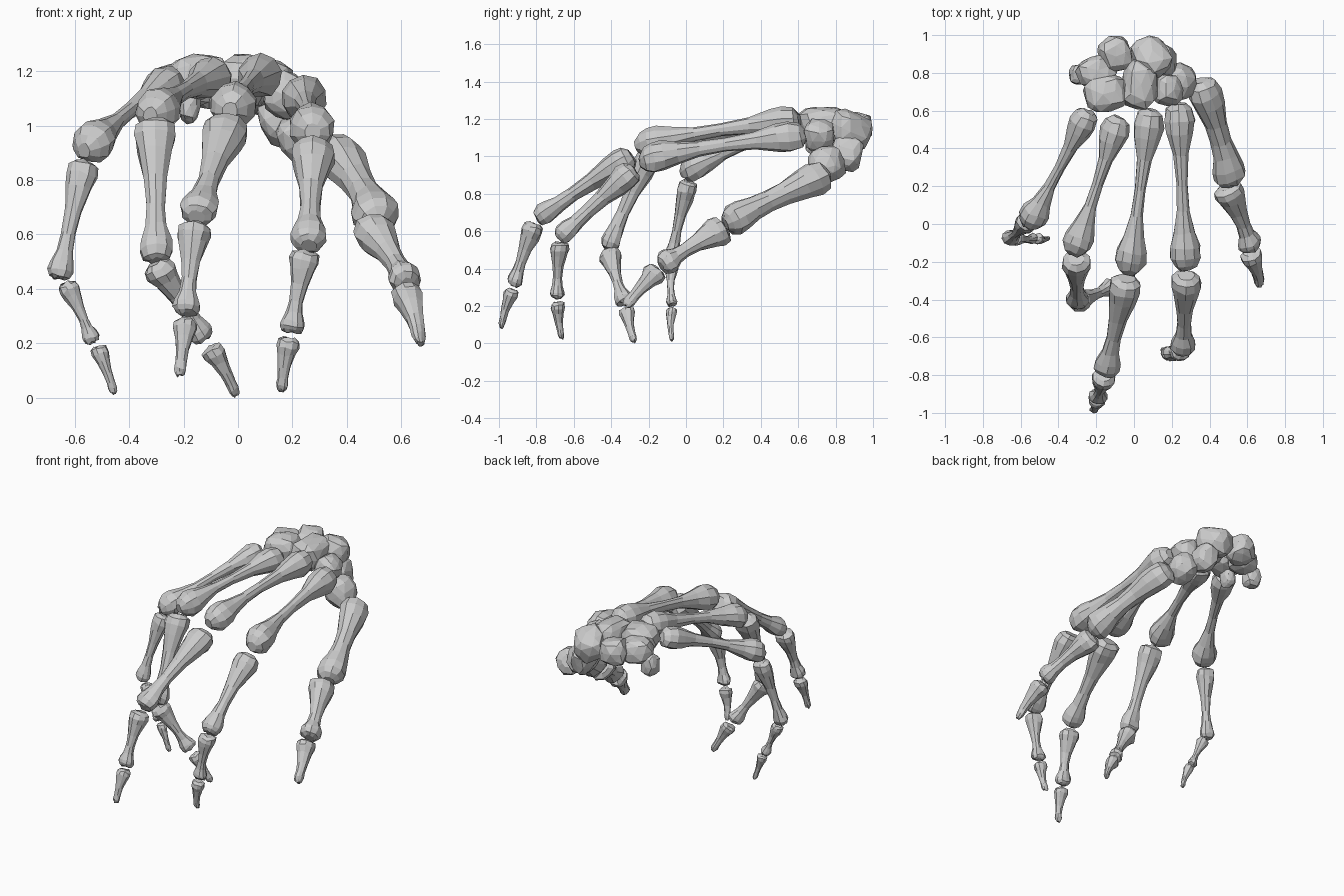
import bpy, bmesh, math, random
from mathutils import Vector, Euler

if "Cube" in bpy.data.objects:
    bpy.data.objects.remove(bpy.data.objects["Cube"])

random.seed(4)
SIDES = 10

# Profiles along a bone: (position 0..1, half width, half depth), relative to bone thickness
METACARPAL = [(0, .42, .45), (.03, .82, .86), (.1, 1, 1), (.17, .84, .88), (.3, .5, .56), (.48, .35, .42),
              (.64, .4, .46), (.77, .68, .7), (.86, .98, .97), (.92, 1, 1), (.97, .74, .78), (1, .34, .4)]
THUMB_META = [(0, .42, .45), (.04, .85, .88), (.13, 1, 1), (.24, .88, .9), (.42, .68, .66), (.58, .62, .62),
              (.72, .7, .74), (.84, .92, .95), (.92, .95, .98), (.97, .74, .78), (1, .4, .45)]
PROXIMAL = [(0, .55, .5), (.04, .93, .85), (.12, 1, .94), (.22, .84, .8), (.42, .56, .54), (.62, .44, .44),
            (.76, .52, .5), (.87, .78, .68), (.93, .82, .72), (.98, .66, .58), (1, .36, .35)]
DISTAL = [(0, .55, .5), (.05, .95, .85), (.16, 1, .9), (.32, .76, .7), (.55, .54, .5),
          (.75, .47, .42), (.88, .52, .4), (.96, .42, .3), (1, .22, .18)]


def make_object(name, bm):
    bmesh.ops.recalc_face_normals(bm, faces=bm.faces[:])
    me = bpy.data.meshes.new(name)
    bm.to_mesh(me)
    bm.free()
    ob = bpy.data.objects.new(name, me)
    bpy.context.collection.objects.link(ob)
    return ob


def bone(name, a, b, thick, profile, ext, dorsal, bow):
    """Loft faceted rings between two ends, bowed toward the back of the hand."""
    a, b = Vector(a), Vector(b)
    d = (b - a).normalized()
    a, b = a - d * ext, b + d * ext
    up = Vector(dorsal)
    up = (up - d * up.dot(d)).normalized()
    side = d.cross(up)
    bm = bmesh.new()
    rings = []
    for t, w, h in profile:
        c = a.lerp(b, t) + up * (bow * math.sin(math.pi * t))
        ring = []
        for k in range(SIDES):
            an = 2 * math.pi * (k + .5) / SIDES
            j = random.uniform(.94, 1.06)
            y = math.sin(an)
            if y < -.9 and (t < .15 or t > .85):
                y *= .86          # shallow groove between the palm-side condyles
            ring.append(bm.verts.new(c + side * (math.cos(an) * w * thick * j) + up * (y * h * thick * j)
                                     + d * random.uniform(-.006, .006)))
        rings.append(ring)
    for r, s in zip(rings, rings[1:]):
        for k in range(SIDES):
            n = (k + 1) % SIDES
            bm.faces.new((r[k], r[n], s[n], s[k]))
    bm.faces.new(rings[0])
    bm.faces.new(rings[-1])
    return make_object(name, bm)


def carpal(name, loc, size, rot=(0, 0, 0)):
    """Blocky, irregular wrist bone."""
    bm = bmesh.new()
    bmesh.ops.create_icosphere(bm, subdivisions=2, radius=1)
    m = Euler([math.radians(r) for r in rot]).to_matrix()
    for v in bm.verts:
        q = Vector([math.copysign(abs(c) ** .72, c) for c in v.co]) * random.uniform(.88, 1.04)
        v.co = Vector(loc) + m @ Vector([q[i] * size[i] for i in range(3)])
    return make_object(name, bm)


# Long bones: each finger is a chain of (start, end, thickness)
FINGER = (0, -.6, .8)
fingers = {
    "little": (FINGER, [((-.27, .54, 1.14), (-.535, .04, .93), .075), ((-.572, .01, .83), (-.65, -.07, .475), .058),
                        ((-.62, -.075, .395), (-.545, -.075, .23), .04), ((-.51, -.075, .17), (-.462, -.075, .035), .033)]),
    "ring": (FINGER, [((-.1, .5, 1.17), (-.3, -.1, 1.05), .08), ((-.305, -.2, .98), (-.3, -.4, .54), .078),
                      ((-.29, -.405, .47), (-.14, -.335, .24), .062), ((-.095, -.315, .17), (-.015, -.28, .025), .045)]),
    "middle": (FINGER, [((.08, .54, 1.18), (-.02, -.2, 1.065), .083), ((-.045, -.32, .98), (-.145, -.76, .685), .087),
                        ((-.16, -.815, .61), (-.19, -.91, .335), .063), ((-.193, -.93, .27), (-.213, -.983, .1), .045)]),
    "index": (FINGER, [((.24, .57, 1.1), (.272, -.18, .985), .086), ((.275, -.3, .9), (.26, -.65, .585), .083),
                       ((.245, -.672, .51), (.2, -.685, .27), .057), ((.185, -.682, .2), (.162, -.665, .045), .043)]),
    "thumb": ((1, -.2, .5), [((.365, .7, .88), (.5, .27, .665), .092), ((.5, .17, .6), (.61, -.1, .435), .086),
                             ((.615, -.16, .38), (.665, -.31, .215), .064)]),
}
for fname, (dorsal, chain) in fingers.items():
    for i, (a, b, thick) in enumerate(chain):
        last = i == len(chain) - 1
        part = "metacarpal" if i == 0 else "tip" if last else ("proximal", "middle")[i - 1]
        profile = DISTAL if last else PROXIMAL if i else THUMB_META if fname == "thumb" else METACARPAL
        ext = .068 if i == 0 else .02 if last else .04 if i == 1 else .03
        bone(f"{fname}_{part}", a, b, thick, profile, ext, dorsal, .018 if i == 0 else .008)

# Wrist bones
carpal("lunate", (-.1, .9, 1.15), (.09, .1, .09), (10, 0, 20))
carpal("scaphoid_body", (.09, .88, 1.14), (.105, .12, .1), (-20, 15, 25))
carpal("scaphoid_tubercle", (.15, .86, 1.02), (.075, .09, .1), (-15, -20, 0))
carpal("triquetrum", (-.2, .81, 1.15), (.11, .085, .085), (0, 10, 20))
carpal("pisiform", (-.29, .79, 1.07), (.058, .055, .075))
carpal("hamate", (-.15, .69, 1.18), (.115, .105, .085), (0, -10, 15))
carpal("hamate_hook", (-.175, .69, 1.075), (.04, .055, .07), (0, 10, 0))
carpal("capitate", (.03, .74, 1.17), (.1, .14, .1), (0, 5, -5))
carpal("trapezoid", (.175, .71, 1.11), (.08, .085, .09), (0, 25, 0))
carpal("trapezium", (.24, .75, .955), (.09, .1, .1), (15, -25, -15))
